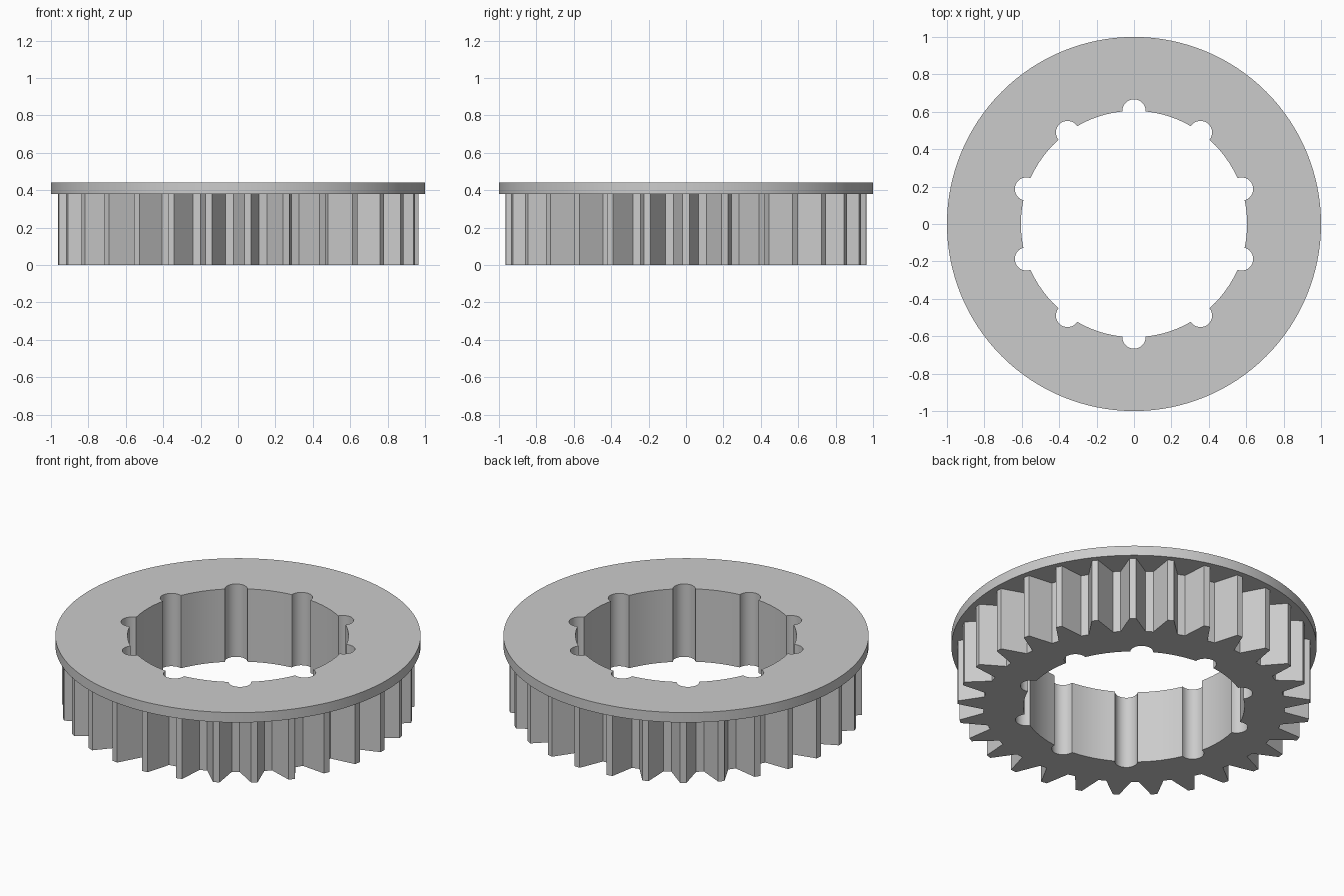
import bpy, bmesh
from math import sin, cos, pi, radians, tau, asin, atan2

if "Cube" in bpy.data.objects:
    bpy.data.objects.remove(bpy.data.objects["Cube"])

TEETH, TIP_R, ROOT_R = 29, 0.966, 0.826
SLOTS, HOLE_R, SLOT_R = 10, 0.605, 0.062
FLANGE_Z, TOP_Z = 0.38, 0.44

grey = bpy.data.materials.new("plain grey")
grey.use_nodes = True
grey.diffuse_color = (0.6, 0.6, 0.6, 1)
grey.node_tree.nodes["Principled BSDF"].inputs["Base Color"].default_value = (0.6, 0.6, 0.6, 1)


def polar(r, a):
    return r * cos(a), r * sin(a)


def gear_outline():
    """Straight-sided teeth, the first one centred on +x."""
    pts = []
    tip, root = radians(1.05), radians(4.7)
    for i in range(TEETH):
        a = tau * i / TEETH
        pts += [polar(ROOT_R, a - root), polar(TIP_R, a - tip),
                polar(TIP_R, a + tip), polar(ROOT_R, a + root)]
    return pts


def hole_outline(arc_steps=6, slot_steps=14):
    """Round bore with half-round slots, the first one centred on +y."""
    pts = []
    half = 2 * asin(SLOT_R / (2 * HOLE_R))   # angle from slot centre to slot lip
    pitch = tau / SLOTS
    for i in range(SLOTS):
        a = pi / 2 + i * pitch
        cx, cy = polar(HOLE_R, a)
        lx, ly = polar(HOLE_R, half)
        sweep = atan2(ly, lx - HOLE_R)
        for s in range(slot_steps + 1):
            t = -sweep + 2 * sweep * s / slot_steps
            x, y = polar(SLOT_R, a + t)
            pts.append((cx + x, cy + y))
        for s in range(1, arc_steps):
            pts.append(polar(HOLE_R, a + half + (pitch - 2 * half) * s / arc_steps))
    return pts


def ring(name, outer, inner, z0, z1, cap_top=True):
    """Extrude the area between two outlines from z0 to z1."""
    bm = bmesh.new()
    levels = {z0: [], z1: []}
    for outline in (outer, inner):
        loops = [[bm.verts.new((x, y, z)) for x, y in outline] for z in (z0, z1)]
        n = len(outline)
        for i in range(n):
            j = (i + 1) % n
            bm.faces.new((loops[0][i], loops[0][j], loops[1][j], loops[1][i]))
        for z, loop in zip((z0, z1), loops):
            levels[z] += [bm.edges.get((loop[i], loop[(i + 1) % n])) for i in range(n)]
    for z in ((z0, z1) if cap_top else (z0,)):
        bmesh.ops.triangle_fill(bm, edges=levels[z], use_beauty=True)
    bmesh.ops.recalc_face_normals(bm, faces=bm.faces)
    mesh = bpy.data.meshes.new(name)
    bm.to_mesh(mesh)
    bm.free()
    mesh.materials.append(grey)
    obj = bpy.data.objects.new(name, mesh)
    bpy.context.collection.objects.link(obj)
    bpy.ops.object.select_all(action='DESELECT')
    obj.select_set(True)
    bpy.context.view_layer.objects.active = obj
    bpy.ops.object.shade_smooth_by_angle(angle=radians(25))
    return obj


bore = hole_outline()
# Toothed body, left open where the flange closes it
ring("toothed_body", gear_outline(), bore, 0, FLANGE_Z, cap_top=False)
# Flat round flange on top
ring("flange", [polar(1, tau * i / 128) for i in range(128)], bore, FLANGE_Z, TOP_Z)
